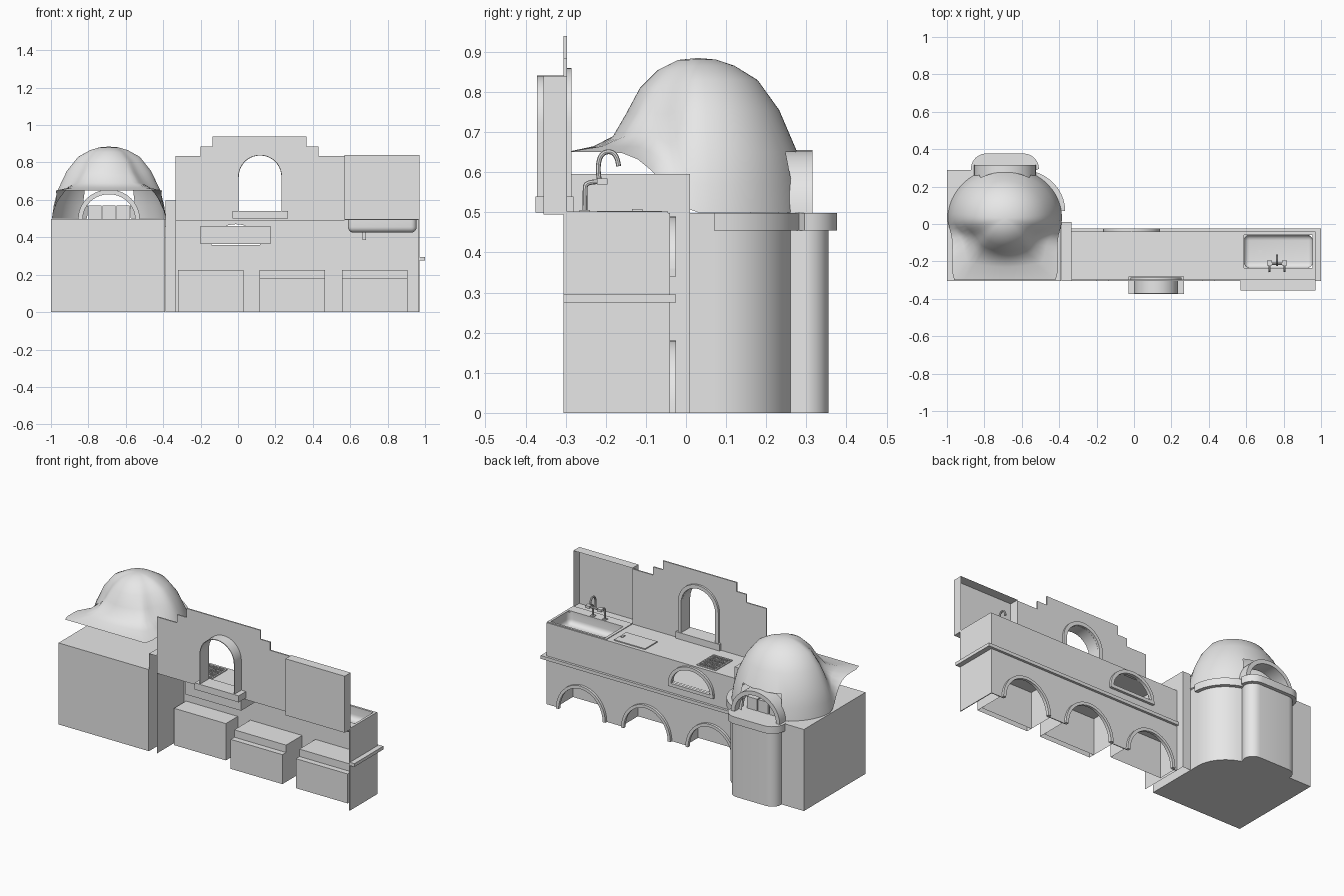
import bpy, bmesh
from math import sin, cos, pi, radians
from mathutils import Vector, Matrix

cube = bpy.data.objects.get("Cube")
if cube:
    bpy.data.objects.remove(cube)

stone = bpy.data.materials.new("light grey stone")
stone.use_nodes = True
stone.diffuse_color = (0.8, 0.8, 0.8, 1)
stone.node_tree.nodes["Principled BSDF"].inputs["Base Color"].default_value = (0.8, 0.8, 0.8, 1)


def add(name, mesh, smooth=False):
    ob = bpy.data.objects.new(name, mesh)
    bpy.context.collection.objects.link(ob)
    mesh.materials.clear()
    mesh.materials.append(stone)
    if smooth:
        bpy.ops.object.select_all(action='DESELECT')
        ob.select_set(True)
        bpy.context.view_layer.objects.active = ob
        bpy.ops.object.shade_smooth_by_angle(angle=radians(35))
    return ob


def box(name, lo, hi, open_sides=(), bevel=0):
    """Box between two corners; open_sides lists outward directions to leave open."""
    lo, hi = Vector(lo), Vector(hi)
    bm = bmesh.new()
    bmesh.ops.create_cube(bm, size=1)
    for v in bm.verts:
        v.co = Vector([(a + b) / 2 + c * (b - a) for a, b, c in zip(lo, hi, v.co)])
    bm.normal_update()
    gone = [f for f in bm.faces if any(f.normal.dot(Vector(d)) > 0.9 for d in open_sides)]
    bmesh.ops.delete(bm, geom=gone, context='FACES')
    if bevel:
        edges = [e for e in bm.edges if not e.is_boundary]
        bmesh.ops.bevel(bm, geom=edges, offset=bevel, segments=5, profile=0.5, affect='EDGES')
    mesh = bpy.data.meshes.new(name)
    bm.to_mesh(mesh)
    bm.free()
    return add(name, mesh, bevel > 0)


def curve_mesh(name, curve, matrix=Matrix()):
    tmp = bpy.data.objects.new("tmp", curve)
    bpy.context.collection.objects.link(tmp)
    bpy.context.view_layer.update()
    mesh = bpy.data.meshes.new_from_object(tmp.evaluated_get(bpy.context.evaluated_depsgraph_get()))
    bpy.data.objects.remove(tmp)
    mesh.transform(matrix)
    mesh.name = name
    return add(name, mesh, True)


def plate(name, outlines, a, b, upright=True):
    """Filled outlines, extruded from a to b along y (upright) or along z."""
    cu = bpy.data.curves.new(name, 'CURVE')
    cu.dimensions, cu.fill_mode, cu.extrude = '2D', 'BOTH', (b - a) / 2
    for pts in outlines:
        sp = cu.splines.new('POLY')
        sp.points.add(len(pts) - 1)
        for p, q in zip(sp.points, pts):
            p.co = (q[0], q[1], 0, 1)
        sp.use_cyclic_u = True
    mid = (a + b) / 2
    m = Matrix.Translation((0, mid, 0)) @ Matrix.Rotation(pi / 2, 4, 'X') if upright \
        else Matrix.Translation((0, 0, mid))
    return curve_mesh(name, cu, m)


def pipe(name, pts, r):
    cu = bpy.data.curves.new(name, 'CURVE')
    cu.dimensions, cu.bevel_depth, cu.bevel_resolution, cu.use_fill_caps = '3D', r, 2, True
    sp = cu.splines.new('NURBS')
    sp.points.add(len(pts) - 1)
    for p, q in zip(sp.points, pts):
        p.co = (*q, 1)
    sp.use_endpoint_u, sp.order_u = True, 3
    return curve_mesh(name, cu)


def arch(cx, z0, hw, rise, leg=0, n=20):
    """Arch outline from left foot to right foot."""
    top = [(cx - hw * cos(pi * i / n), z0 + leg + rise * sin(pi * i / n)) for i in range(n + 1)]
    return [(cx - hw, z0)] + top + [(cx + hw, z0)] if leg else top


def arch_ring(name, a, b, cx, z0, hw, rise, t, leg=0):
    plate(name, [arch(cx, z0, hw, rise, leg) + arch(cx, z0, hw - t, rise - t, leg)[::-1]], a, b)


L, R, W, F = -0.335, 0.97, -0.305, -0.04
UP, DOWN, BACK, FRONT = (0, 0, 1), (0, 0, -1), (0, 1, 0), (0, -1, 0)

# Stepped wall with arched window
wx = 0.118
steps = [(L, .49), (L, .835), (-.2, .835), (-.2, .885), (-.135, .885), (-.135, .94),
         (.365, .94), (.365, .885), (.43, .885), (.43, .835), (.57, .835), (.57, .49)]
plate("stepped_wall", [steps, arch(wx, .54, .115, .115, .185)], W, -.297)
arch_ring("window_reveal", -.372, -.297, wx, .54, .118, .118, .004, .183)
arch_ring("window_frame", -.3, -.285, wx, .54, .137, .137, .022, .183)
box("window_sill", (-.03, -.375, .5), (.267, -.28, .54))

# Sink backsplash hollow
box("sink_backsplash", (.57, -.355, .495), (R, -.297, .84), [BACK])

# Counter top around the sink opening
sx0, sx1, sy0, sy1 = .588, .955, -.235, -.058
plate("counter_top", [[(L, W), (R, W), (R, F), (L, F)],
                      [(sx0, sy0), (sx1, sy0), (sx1, sy1), (sx0, sy1)]], .492, .498, False)
box("counter_end", (R - .005, W, 0), (R, F, .498))

# Counter face with storage arches and fire niche
niches = (-.145, .29, .73)
outline = [(L, .498), (L, 0)]
for cx in niches:
    outline += arch(cx, 0, .15, .165)
outline += [(R, 0), (R, .498)]
fx = -.012
plate("counter_face", [outline, arch(fx, .36, .13, .11)], F - .005, F)
for i, cx in enumerate(niches):
    arch_ring("storage_arch_trim", F, -.025, cx, 0, .167, .18, .018)
    front = -.16 if i == 0 else -.2
    box("storage_niche", (cx - .175, front, 0), (cx + .175, F - .003, .225), [BACK, DOWN])
    if i:
        box("storage_niche_step", (cx - .175, -.235, 0), (cx + .175, front, .18), [BACK, DOWN])
arch_ring("fire_niche_trim", F, -.025, fx, .355, .152, .135, .02)
box("fire_niche_sill", (-.165, F, .34), (.14, -.025, .36))
box("fire_niche", (-.2, -.22, .365), (.175, F - .003, .46), [BACK])

# Moulding along the face and the end
box("face_moulding", (L, F - .005, .275), (1, -.025, .295))
box("end_moulding", (R, W, .275), (1, -.025, .295))

# Grill
gx0, gx1, gy0, gy1 = -.16, -.03, -.222, -.06
plate("grill_frame", [[(gx0, gy0), (gx1, gy0), (gx1, gy1), (gx0, gy1)],
                      [(gx0 + .008, gy0 + .008), (gx1 - .008, gy0 + .008),
                       (gx1 - .008, gy1 - .008), (gx0 + .008, gy1 - .008)]], .497, .503, False)
for i in range(12):
    x = gx0 + .014 + i * .0093
    box("grill_bar", (x - .002, gy0, .498), (x + .002, gy1, .502))
for i in range(3):
    y = gy0 + .04 * (i + 1)
    box("grill_cross_bar", (gx0, y - .002, .498), (gx1, y + .002, .503))

# Lid with handle
box("counter_lid", (.32, -.18, .497), (.53, -.062, .504))
box("lid_handle", (.505, -.135, .503), (.518, -.108, .508))

# Sink and taps
box("sink_basin", (sx0, sy0, .425), (sx1, sy1, .498), [UP], .03)
box("sink_drain", (.665, -.16, .385), (.685, -.14, .43))
plate("sink_rim", [[(.57, -.297), (R, -.297), (R, -.045), (.57, -.045)],
                   [(sx0, sy0), (sx1, sy0), (sx1, sy1), (sx0, sy1)]], .496, .502, False)
tx = .765
for x in (tx - .04, tx + .04):
    box("tap_foot", (x - .012, -.265, .498), (x + .012, -.24, .506))
    pipe("tap_riser", [(x, -.252, .5), (x, -.252, .55), (x, -.25, .578), (x, -.21, .576)], .006)
    box("tap_handle", (x - .014, -.222, .57), (x + .014, -.196, .585))
pipe("tap_bridge", [(tx - .04, -.212, .575), (tx, -.212, .575), (tx + .04, -.212, .575)], .006)
pipe("tap_spout", [(tx, -.215, .575), (tx, -.222, .61), (tx, -.21, .652),
                   (tx, -.172, .65), (tx, -.168, .615)], .006)

# Partition between counter and oven
box("partition", (-.388, W, 0), (L, .01, .596), [FRONT, DOWN])

# Oven base with rounded corner and rounded bulge
ox, oy = -.69, .03


def base_plan(grow):
    corner = [(-.61 + (.22 + grow) * cos(radians(a)), .07 + (.2 + grow) * sin(radians(a)))
              for a in range(0, 76, 8)]
    bulge = []
    for s, a0 in ((1, 0), (-1, 90)):
        bulge += [(ox + s * .1 + (.06 + grow) * cos(radians(a0 + a)),
                   .295 + (.06 + grow) * sin(radians(a0 + a))) for a in range(0, 91, 15)]
    return corner + bulge


square = [(-1, .29), (-1, W), (-.39, W)]
plate("oven_base", [base_plan(0) + [(-.85, .29)] + square], 0, .498, False)
plate("oven_ledge", [base_plan(.022) + [(-.87, .27), (-.87, .1)]], .455, .4985, False)

# Oven dome, flaring into a raised square brim towards the front
side = [(0, .885), (.05, .881), (.1, .866), (.165, .83), (.225, .755), (.275, .65), (.295, .57), (.305, .5)]
flare = [(0, .885), (.05, .88), (.1, .855), (.145, .81), (.18, .745), (.212, .69), (.26, .665), (.33, .65)]
bm = bmesh.new()
n, rings = 64, []
for k, ((r1, z1), (r2, z2)) in enumerate(zip(side, flare)):
    ring = []
    for i in range(n):
        c, s = cos(2 * pi * i / n), sin(2 * pi * i / n)
        w = min(max(-s / .6, 0), 1)
        w = w * w * (3 - 2 * w)
        reach = min(1 / max(abs(s), .01), .283 / .33 / max(abs(c), .01))
        r2k = r2 * (1 + (reach - 1) * (k / 7) ** 3)
        r = r1 + (r2k - r1) * w
        depth = .9 if s > 0 else 1
        ring.append(bm.verts.new((ox + r * c, oy + r * s * depth, z1 + (z2 - z1) * w)))
    rings.append(ring)
for a, b in zip(rings, rings[1:]):
    for i in range(n):
        j = (i + 1) % n
        bm.faces.new((a[i], b[i], b[j], a[j]))
bmesh.ops.remove_doubles(bm, verts=bm.verts, dist=.0005)
mouth = [f for f in bm.faces if f.calc_center_median().y > .15
         and abs(f.calc_center_median().x - ox) < .125 and f.calc_center_median().z < .62]
bmesh.ops.delete(bm, geom=mouth, context='FACES')
bmesh.ops.recalc_face_normals(bm, faces=bm.faces)
mesh = bpy.data.meshes.new("oven_dome")
bm.to_mesh(mesh)
bm.free()
add("oven_dome", mesh, True)

# Oven mouth and bricks inside
arch_ring("oven_mouth", .23, .316, ox, .498, .165, .157, .025)
for i in (-1, 0, 1):
    box("oven_brick", (ox + i * .075 - .034, .16, .498), (ox + i * .075 + .034, .24, .57))
